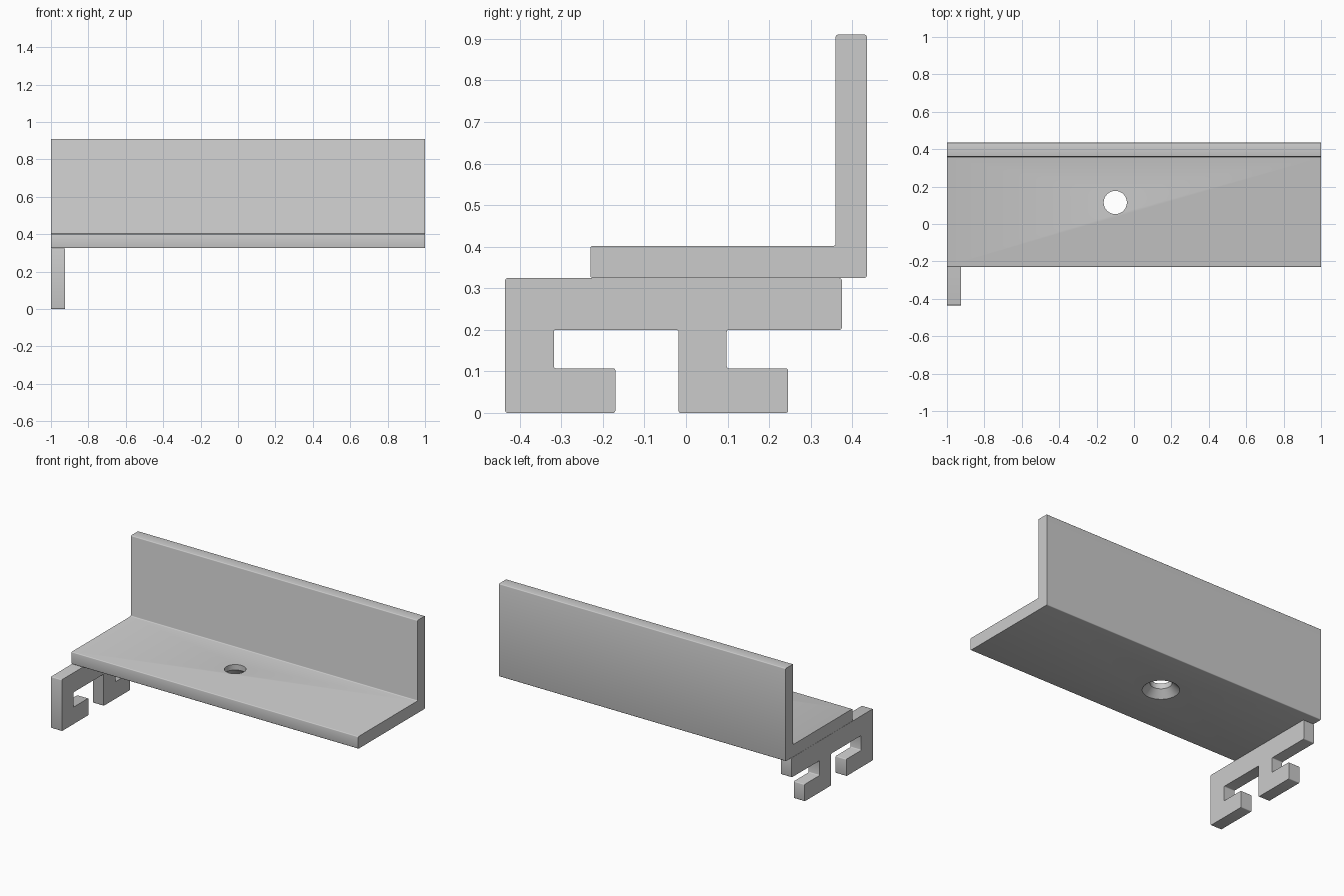
import bpy, bmesh
from mathutils import Vector

if "Cube" in bpy.data.objects:
    bpy.data.objects.remove(bpy.data.objects["Cube"])


def add_object(name, bm):
    bmesh.ops.recalc_face_normals(bm, faces=bm.faces)
    mesh = bpy.data.meshes.new(name)
    bm.to_mesh(mesh)
    bm.free()
    obj = bpy.data.objects.new(name, mesh)
    bpy.context.collection.objects.link(obj)
    return obj


def extrude_profile(name, points, x0, x1, radius=0.005):
    """Extrude a (y, z) outline along x and round its lengthwise edges."""
    bm = bmesh.new()
    face = bm.faces.new([bm.verts.new((x0, y, z)) for y, z in points])
    ext = bmesh.ops.extrude_face_region(bm, geom=[face])
    moved = [g for g in ext["geom"] if isinstance(g, bmesh.types.BMVert)]
    bmesh.ops.translate(bm, verts=moved, vec=Vector((x1 - x0, 0, 0)))
    long_edges = [e for e in bm.edges
                  if abs(e.verts[0].co.x - e.verts[1].co.x) > 0.01]
    bmesh.ops.bevel(bm, geom=long_edges, offset=radius, segments=3,
                    profile=0.5, affect='EDGES')
    return add_object(name, bm)


# L-shaped rail: flat shelf and upright back
rail = extrude_profile("angle_rail", [
    (-0.23, 0.325), (0.435, 0.325), (0.435, 0.91),
    (0.36, 0.91), (0.36, 0.402), (-0.23, 0.402)], -1.0, 1.0)

# Double-hook bracket under the left end
hooks = extrude_profile("hook_bracket", [
    (-0.435, 0), (-0.17, 0), (-0.17, 0.107), (-0.318, 0.107),
    (-0.318, 0.2), (-0.018, 0.2), (-0.018, 0), (0.246, 0),
    (0.246, 0.107), (0.098, 0.107), (0.098, 0.2), (0.375, 0.2),
    (0.375, 0.324), (-0.435, 0.324)], -1.0, -0.925)

# Countersunk screw hole, lathed from a radius/height outline
bm = bmesh.new()
outline = [(0, 0.31), (0.12, 0.31), (0.062, 0.368), (0.062, 0.45), (0, 0.45)]
verts = [bm.verts.new((r, 0, z)) for r, z in outline]
edges = [bm.edges.new(pair) for pair in zip(verts, verts[1:])]
bmesh.ops.spin(bm, geom=verts + edges, cent=(0, 0, 0), axis=(0, 0, 1),
               angle=6.283185307, steps=48)
bmesh.ops.remove_doubles(bm, verts=bm.verts, dist=0.0001)
cutter = add_object("screw_hole_cutter", bm)
cutter.location = (-0.10, 0.115, 0)
cutter.hide_render = True
cutter.display_type = 'WIRE'

cut = rail.modifiers.new("screw_hole", 'BOOLEAN')
cut.operation = 'DIFFERENCE'
cut.solver = 'EXACT'
cut.object = cutter
bpy.context.view_layer.objects.active = rail
bpy.ops.object.modifier_apply(modifier=cut.name)
bpy.data.objects.remove(cutter, do_unlink=True)

# Smooth the rounded edges and hole, keep corners sharp
for obj in (rail, hooks):
    bpy.ops.object.select_all(action='DESELECT')
    obj.select_set(True)
    bpy.context.view_layer.objects.active = obj
    bpy.ops.object.shade_smooth_by_angle(angle=0.55)
